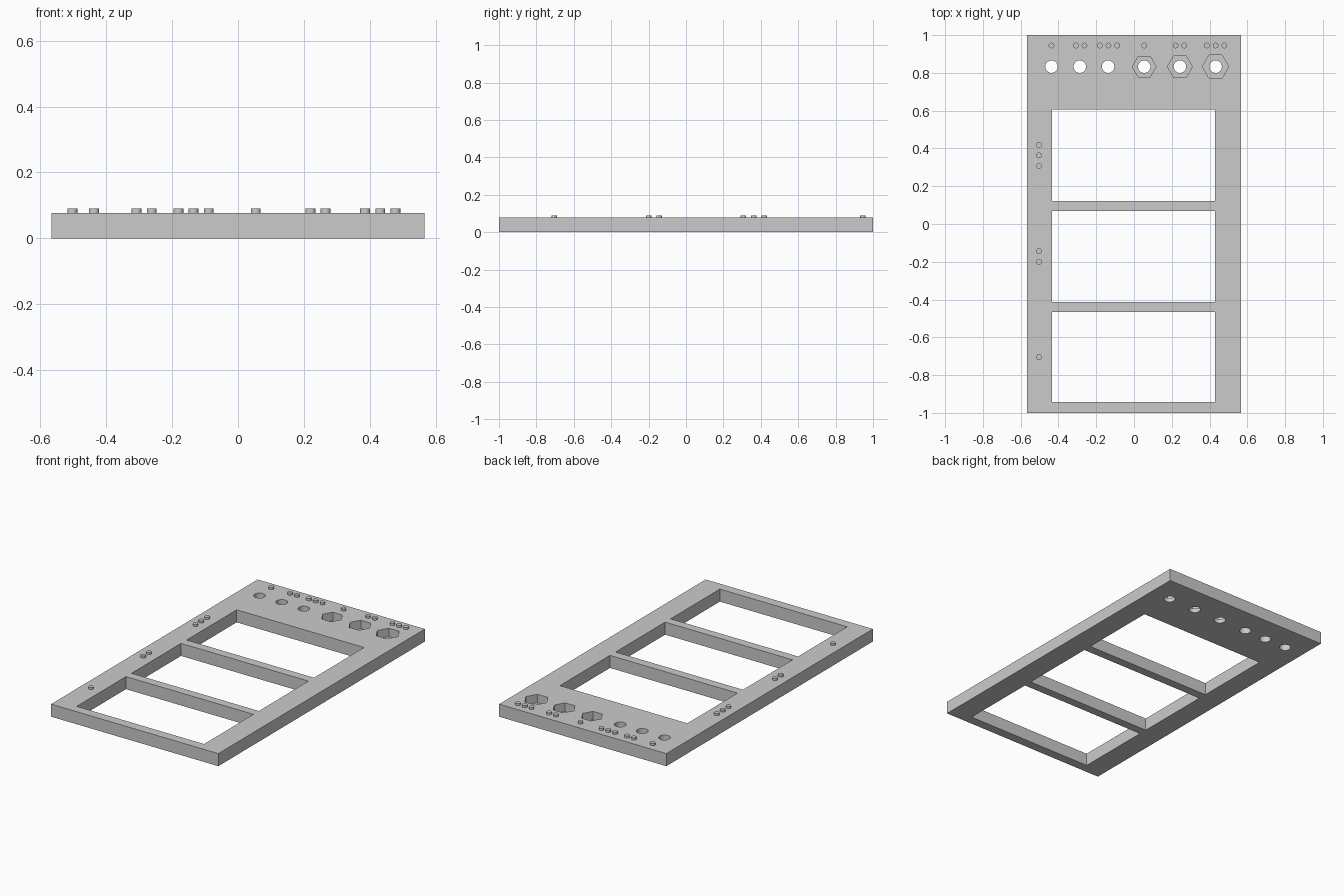
import bpy
import math

cube = bpy.data.objects.get("Cube")
if cube:
    bpy.data.objects.remove(cube, do_unlink=True)

grey = bpy.data.materials.new("light grey")
grey.use_nodes = True
COLOUR = (0.6, 0.6, 0.6, 1)
grey.diffuse_color = COLOUR
grey.node_tree.nodes["Principled BSDF"].inputs["Base Color"].default_value = COLOUR

THICK = 0.077      # plate thickness
POCKET = 0.025     # floor height of the hex pockets
DOT_TOP = 0.09


def box(name, x0, x1, y0, y1, z0, z1):
    bpy.ops.mesh.primitive_cube_add(size=1, location=((x0 + x1) / 2, (y0 + y1) / 2, (z0 + z1) / 2))
    ob = bpy.context.object
    ob.name = name
    ob.scale = (x1 - x0, y1 - y0, z1 - z0)
    bpy.ops.object.transform_apply(location=False, rotation=False, scale=True)
    ob.data.materials.append(grey)
    return ob


def prism(name, sides, radius, x, y, z0, z1, turn=0):
    bpy.ops.mesh.primitive_cylinder_add(vertices=sides, radius=radius, depth=z1 - z0,
                                        location=(x, y, (z0 + z1) / 2), rotation=(0, 0, turn))
    ob = bpy.context.object
    ob.name = name
    ob.data.materials.append(grey)
    if sides > 6:
        bpy.ops.object.shade_smooth_by_angle(angle=math.radians(30))
    return ob


def cut(target, cutter):
    mod = target.modifiers.new("cut", "BOOLEAN")
    mod.operation = "DIFFERENCE"
    mod.solver = "EXACT"
    mod.object = cutter
    bpy.context.view_layer.objects.active = target
    bpy.ops.object.modifier_apply(modifier=mod.name)
    bpy.data.objects.remove(cutter, do_unlink=True)


# Main plate
plate = box("plate", -0.567, 0.567, -1, 1, 0, THICK)

# Three rectangular windows
for y0, y1 in ((0.122, 0.607), (0.068, -0.412), (-0.942, -0.465)):
    cut(plate, box("window_cutter", -0.434, 0.43, min(y0, y1), max(y0, y1), -0.1, 0.2))

# Row of round through holes, the last three with growing hex pockets
HOLE_Y = 0.833
for x, hex_radius in ((-0.437, 0), (-0.287, 0), (-0.137, 0),
                      (0.054, 0.063), (0.243, 0.066), (0.432, 0.07)):
    if hex_radius:
        cut(plate, prism("hex_cutter", 6, hex_radius, x, HOLE_Y, POCKET, 0.2, math.pi / 6))
    cut(plate, prism("hole_cutter", 32, 0.033, x, HOLE_Y, -0.1, 0.2))

# Raised marker dots: groups of one, two or three, spaced evenly
STEP = 0.046
for x, count in ((-0.437, 1), (-0.285, 2), (-0.135, 3), (0.054, 1), (0.243, 2), (0.432, 3)):
    for i in range(count):
        offset = (i - (count - 1) / 2) * STEP
        prism("hole_marker_dot", 24, 0.015, x + offset, 0.945, THICK - 0.01, DOT_TOP)

for y, count in ((0.363, 3), (-0.172, 2), (-0.705, 1)):
    for i in range(count):
        offset = (i - (count - 1) / 2) * 0.056
        prism("window_marker_dot", 24, 0.015, -0.503, y + offset, THICK - 0.01, DOT_TOP)
